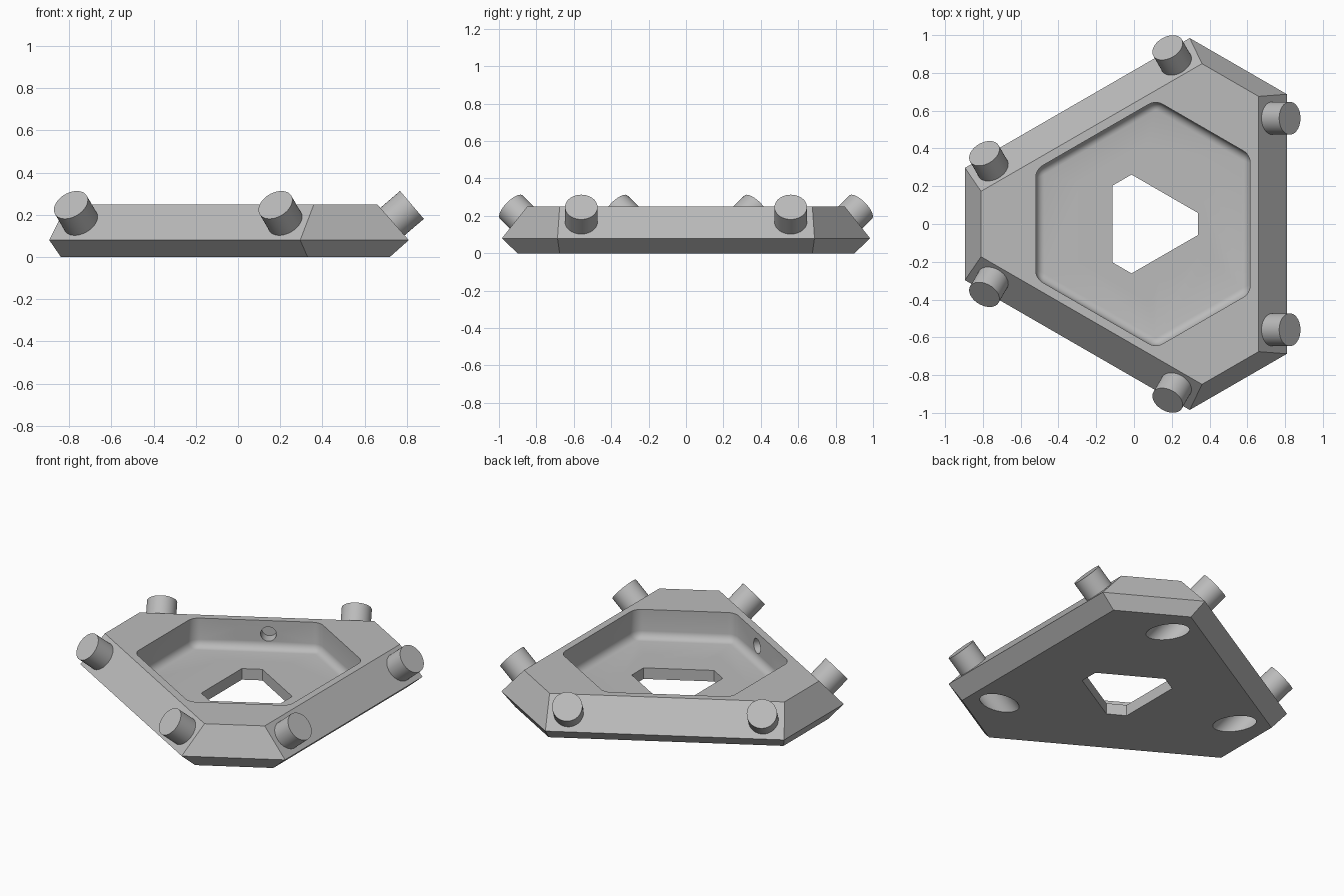
import bpy, bmesh, math
from mathutils import Vector, Matrix

if "Cube" in bpy.data.objects:
    bpy.data.objects.remove(bpy.data.objects["Cube"])

CX = 0.07                      # x of the three-fold axis
grey = bpy.data.materials.new("grey")
grey.diffuse_color = (0.5, 0.5, 0.5, 1)
grey.use_nodes = True
grey.node_tree.nodes["Principled BSDF"].inputs["Base Color"].default_value = grey.diffuse_color


def hexagon(long_d, short_d, z):
    """Corners of a hexagon with alternating side distances."""
    y = (short_d - long_d / 2) / math.sin(math.pi / 3)
    pts = []
    for k in range(3):
        m = Matrix.Rotation(k * 2 * math.pi / 3, 3, 'Z')
        pts += [m @ Vector((long_d, -y, z)), m @ Vector((long_d, y, z))]
    return [p + Vector((CX, 0, 0)) for p in pts]


def make(name, bm):
    bmesh.ops.recalc_face_normals(bm, faces=bm.faces)
    me = bpy.data.meshes.new(name)
    bm.to_mesh(me)
    bm.free()
    me.materials.append(grey)
    ob = bpy.data.objects.new(name, me)
    bpy.context.collection.objects.link(ob)
    return ob


def loft(name, rings, bevel=0):
    bm = bmesh.new()
    loops = [[bm.verts.new(p) for p in r] for r in rings]
    n = len(loops[0])
    for a, b in zip(loops, loops[1:]):
        for i in range(n):
            bm.faces.new((a[i], a[(i + 1) % n], b[(i + 1) % n], b[i]))
    bm.faces.new(loops[0])
    bm.faces.new(loops[-1])
    if bevel:
        bmesh.ops.recalc_face_normals(bm, faces=bm.faces)
        bmesh.ops.bevel(bm, geom=bm.edges[:], offset=bevel, segments=6,
                        profile=0.5, affect='EDGES')
    return make(name, bm)


def cylinder(name, p0, p1, r, turn=0, sides=40):
    """Cylinder between two points given about the axis, turned by an angle."""
    m = Matrix.Rotation(turn, 3, 'Z')
    a, b = m @ Vector(p0), m @ Vector(p1)
    d = b - a
    bm = bmesh.new()
    bmesh.ops.create_cone(bm, cap_ends=True, segments=sides, radius1=r, radius2=r, depth=d.length)
    mat = Matrix.Translation((a + b) / 2 + Vector((CX, 0, 0))) @ d.to_track_quat('Z', 'Y').to_matrix().to_4x4()
    bm.transform(mat)
    return make(name, bm)


def combine(tool, op='DIFFERENCE'):
    mod = body.modifiers.new("cut", 'BOOLEAN')
    mod.object = tool
    mod.operation = op
    mod.solver = 'EXACT'
    bpy.context.view_layer.objects.active = body
    bpy.ops.object.modifier_apply(modifier=mod.name)
    bpy.data.objects.remove(tool)


# Bevelled plate
body = loft("mounting_plate", [hexagon(0.65, 0.91, 0), hexagon(0.74, 0.965, 0.08),
                               hexagon(0.59, 0.88, 0.25)])

# Recess with filleted floor, round step and keyed opening
combine(loft("recess_cutter", [hexagon(0.545, 0.59, 0.07), hexagon(0.545, 0.59, 0.5)], 0.045))
combine(cylinder("step_cutter", (0, 0, 0.025), (0, 0, 0.12), 0.32, sides=64))
combine(loft("opening_cutter", [hexagon(0.268, 0.185, -0.1), hexagon(0.268, 0.185, 0.1)]))
for p in hexagon(0.268, 0.185, 0):
    x, y = p.x - CX, p.y
    combine(cylinder("relief_cutter", (x, y, -0.1), (x, y, 0.1), 0.022, sides=20))

# Slanted tubes on the three long sides
AX = Vector((0.755, 0, 0.247))             # tube mouth centre
DIR = Vector((-0.76, 0, -0.65)).normalized()
TURNS = [k * 2 * math.pi / 3 for k in range(3)]
sites = [(t, Vector((0, s * 0.56, 0))) for t in TURNS for s in (-1, 1)]
for t, o in sites:
    combine(cylinder("tube", AX + o, AX + o + DIR * 0.17, 0.087, t), 'UNION')
for t, o in sites:
    combine(cylinder("bore_cutter", AX + o - DIR * 0.05, AX + o + DIR * 0.45, 0.057, t))
    combine(cylinder("counterbore_cutter", AX + o + DIR * 0.2, AX + o + DIR * 0.6, 0.084, t))

# Paired holes through the long walls
FACE = Vector((0.665, 0, 0.165))
NORM = Vector((0.17, 0, 0.15)).normalized()
for t in TURNS:
    for s in (-1, 1):
        c = FACE + Vector((0, s * 0.07, 0))
        combine(cylinder("side_hole_cutter", c + NORM * 0.06, c - NORM * 0.08, 0.046, t, 32))
        combine(cylinder("wall_hole_cutter", c - Vector((0.2, 0, 0)), c - Vector((0.045, 0, 0)), 0.0455, t, 32))

# Corner holes: one through, two blind
for t in TURNS:
    combine(cylinder("corner_hole_cutter", (-0.80, 0, -0.1), (-0.80, 0, 0.4), 0.038, t, 32))
    for s in (-1, 1):
        combine(cylinder("blind_hole_cutter", (-0.683, s * 0.068, 0.17), (-0.683, s * 0.068, 0.4), 0.036, t, 32))

# Bolt circle in the floor
for k in range(6):
    combine(cylinder("bolt_hole_cutter", (0, 0.37, -0.1), (0, 0.37, 0.2), 0.04, k * math.pi / 3, 32))

body.select_set(True)
bpy.context.view_layer.objects.active = body
bpy.ops.object.shade_smooth_by_angle(angle=math.radians(28))
